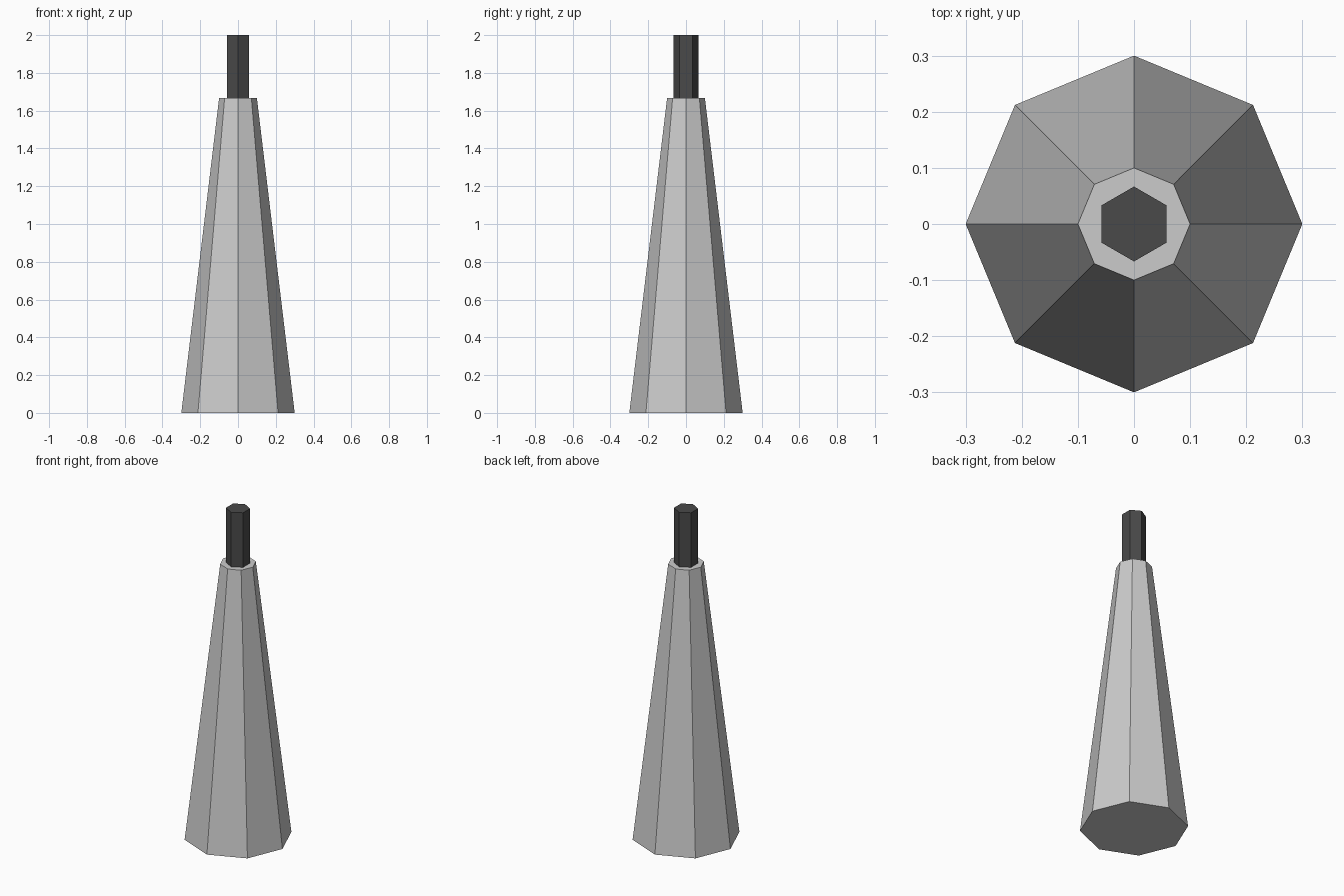
import bpy
import math

if "Cube" in bpy.data.objects:
    bpy.data.objects.remove(bpy.data.objects["Cube"], do_unlink=True)


def make_material(name, grey):
    mat = bpy.data.materials.new(name)
    mat.use_nodes = True
    colour = (grey, grey, grey, 1.0)
    mat.diffuse_color = colour
    mat.node_tree.nodes["Principled BSDF"].inputs["Base Color"].default_value = colour
    return mat


def tapered_prism(name, sides, r_bottom, r_top, z_bottom, z_top, mat):
    """Flat-shaded prism with one corner pointing along +y."""
    ring = [(math.sin(math.tau * i / sides), math.cos(math.tau * i / sides))
            for i in range(sides)]
    verts = [(r * x, r * y, z)
             for r, z in ((r_bottom, z_bottom), (r_top, z_top)) for x, y in ring]
    faces = [(i, i + sides, (i + 1) % sides + sides, (i + 1) % sides)
             for i in range(sides)]
    faces.append(tuple(range(sides)))
    faces.append(tuple(reversed(range(sides, 2 * sides))))
    mesh = bpy.data.meshes.new(name)
    mesh.from_pydata(verts, [], faces)
    mesh.materials.append(mat)
    obj = bpy.data.objects.new(name, mesh)
    bpy.context.collection.objects.link(obj)
    return obj


light_grey = make_material("light grey", 0.6)
dark_grey = make_material("dark grey", 0.067)

# Tapering eight-sided body
tapered_prism("tapered_body", 8, 0.3, 0.1, 0.0, 1.667, light_grey)

# Six-sided rod standing on the body
tapered_prism("top_rod", 6, 0.0667, 0.0667, 1.667, 2.0, dark_grey)
